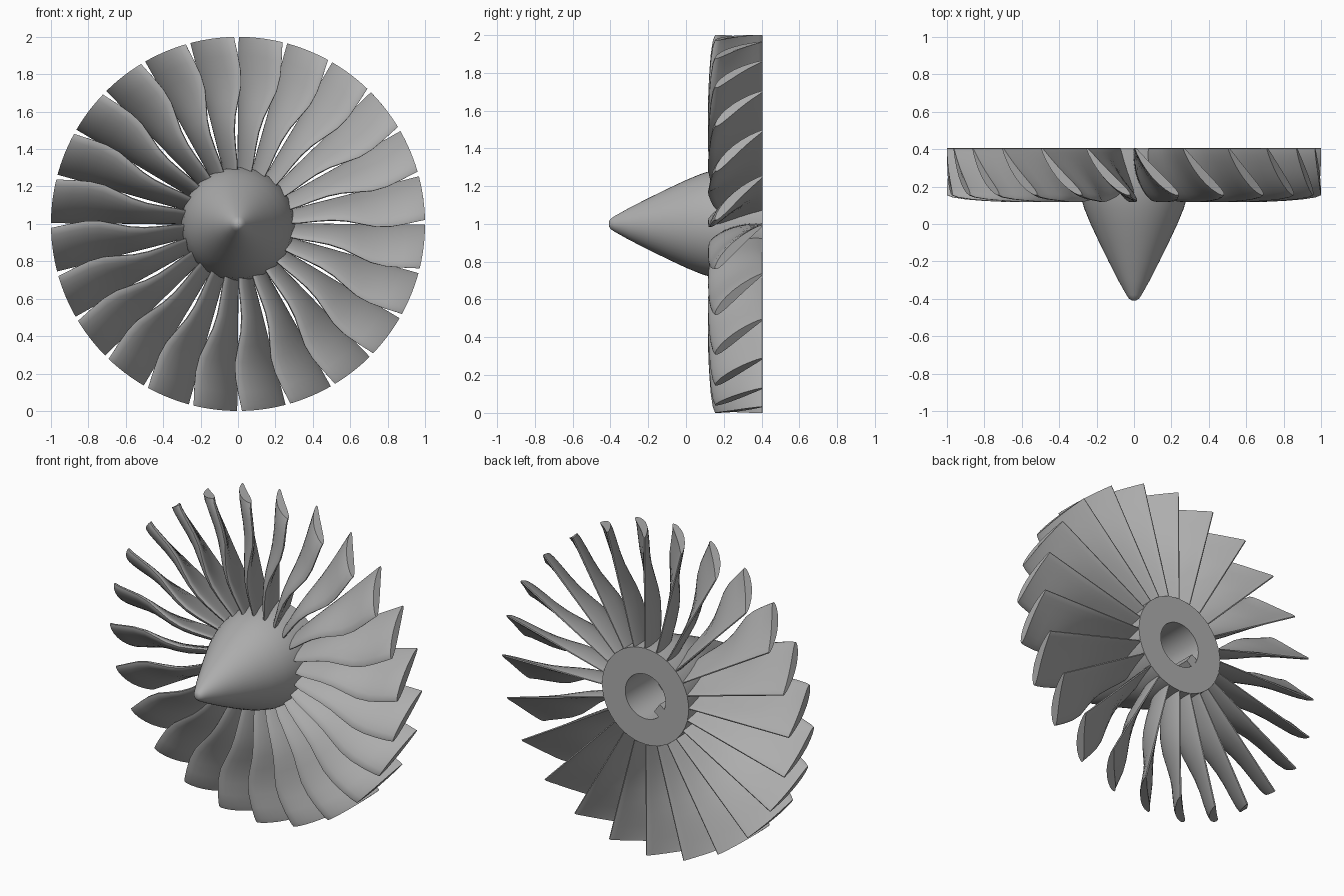
import bpy, bmesh
from math import sin, cos, pi, radians, sqrt

BLADES = 24
HUB_SIDES = 48
BACK = 0.405

default = bpy.data.objects.get("Cube")
if default:
    bpy.data.objects.remove(default)

# Single plain metal colour
metal = bpy.data.materials.new("grey_metal")
metal.use_nodes = True
grey = (0.42, 0.42, 0.42, 1)
metal.diffuse_color = grey
metal.node_tree.nodes["Principled BSDF"].inputs["Base Color"].default_value = grey


def polar(radius, angle, y):
    """Point around the y axis, raised so the wheel rests on the floor."""
    return (radius * cos(angle), y, 1 + radius * sin(angle))


def finish(name, bm, crease):
    bmesh.ops.recalc_face_normals(bm, faces=bm.faces)
    mesh = bpy.data.meshes.new(name)
    bm.to_mesh(mesh)
    bm.free()
    obj = bpy.data.objects.new(name, mesh)
    bpy.context.collection.objects.link(obj)
    mesh.materials.append(metal)
    bpy.ops.object.select_all(action='DESELECT')
    obj.select_set(True)
    bpy.context.view_layer.objects.active = obj
    bpy.ops.object.shade_smooth_by_angle(angle=radians(crease))
    return obj


def skin(bm, rings):
    """Join closed rings of vertices with quads."""
    for a, b in zip(rings, rings[1:]):
        n = len(a)
        for i in range(n):
            j = (i + 1) % n
            bm.faces.new((a[i], a[j], b[j], b[i]))


# Nose cone, hub and bore: one profile of (y, radius) turned around the axis
profile = [(-0.408, 0.012), (-0.4, 0.026), (-0.38, 0.04), (-0.3, 0.085),
           (-0.2, 0.136), (-0.1, 0.185), (0, 0.232), (0.08, 0.265),
           (0.16, 0.29), (0.24, 0.302), (BACK, 0.302), (BACK, 0.14), (0.1, 0.14)]
bm = bmesh.new()
rings = [[bm.verts.new(polar(r, 2 * pi * i / HUB_SIDES, y)) for i in range(HUB_SIDES)]
         for y, r in profile]
skin(bm, rings)
bm.faces.new(rings[0])
bm.faces.new(rings[-1])
finish("hub_and_nose_cone", bm, 35)

# Key rib inside the bore
bm = bmesh.new()
rings = []
for y in (0.1, BACK - 0.004):
    rings.append([bm.verts.new(polar(r, radians(215) + side * 0.035 / r, y))
                  for r, side in ((0.15, -1), (0.1, -1), (0.1, 1), (0.15, 1))])
skin(bm, rings)
for ring in rings:
    bm.faces.new(ring)
finish("bore_key", bm, 30)

# Blade stations: radius, sweep of the chord in degrees, front y, thickness
stations = [(0.27, 14, 0.165, 0.030), (0.34, 13.5, 0.145, 0.034), (0.42, 12.5, 0.13, 0.038),
            (0.5, 12.2, 0.12, 0.042), (0.58, 13, 0.117, 0.045), (0.66, 14.6, 0.117, 0.046),
            (0.74, 15.8, 0.12, 0.047), (0.82, 15.6, 0.125, 0.047), (0.9, 14.6, 0.132, 0.047),
            (0.97, 13.7, 0.143, 0.045), (1.0, 13.4, 0.155, 0.042)]
STEPS = 10


def section(radius, sweep, front, thick):
    """Closed aerofoil outline as (tangential distance, y), nose first."""
    width, depth = radians(sweep) * radius, BACK - front
    chord = sqrt(width ** 2 + depth ** 2)
    nx, ny = depth / chord, -width / chord
    upper, lower = [], []
    for k in range(STEPS + 1):
        u = (1 - cos(pi * k / STEPS)) / 2
        half = thick * (1.35 * sqrt(u) * (1 - u) + 0.14 * u * min(1, 6 * (1 - u) + 0.6))
        bow = 0.05 * chord * 4 * u * (1 - u)
        s, y = u * width, front + u * depth
        upper.append((s + nx * (bow + half), min(BACK, y + ny * (bow + half))))
        lower.append((s + nx * (bow - half), min(BACK, y + ny * (bow - half))))
    return upper + lower[:0:-1]


for n in range(BLADES):
    base = 2 * pi * n / BLADES + radians(14.6)
    bm = bmesh.new()
    rings = []
    for radius, sweep, front, thick in stations:
        start = base - radians(sweep)
        rings.append([bm.verts.new(polar(radius, start + s / radius, y))
                      for s, y in section(radius, sweep, front, thick)])
    skin(bm, rings)
    for ring in (rings[0], rings[-1]):
        bm.faces.new(ring)
    finish("fan_blade_%02d" % (n + 1), bm, 40)
